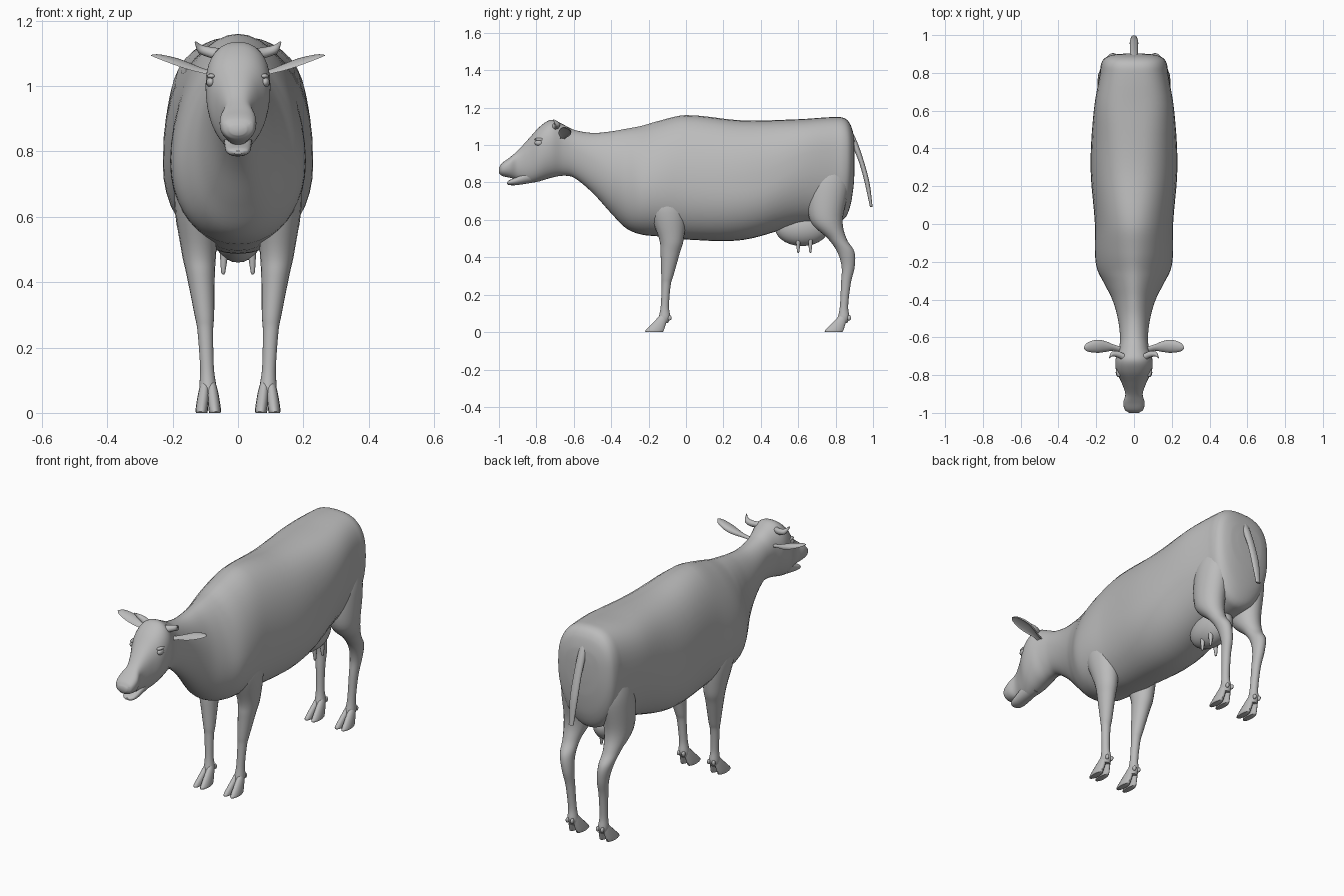
import bpy, math
from mathutils import Vector

if "Cube" in bpy.data.objects:
    bpy.data.objects.remove(bpy.data.objects["Cube"])

hide = bpy.data.materials.new("grey_hide")
hide.diffuse_color = (0.5, 0.5, 0.5, 1)
hide.use_nodes = True
hide.node_tree.nodes["Principled BSDF"].inputs["Base Color"].default_value = hide.diffuse_color


def smooth_rows(rows, key, steps):
    """Hermite interpolation of rows, spaced by column key (or evenly if None)."""
    n = len(rows)
    t = [r[key] if key is not None else i for i, r in enumerate(rows)]

    def slope(k, c):
        a, b = max(k - 1, 0), min(k + 1, n - 1)
        return (rows[b][c] - rows[a][c]) / (t[b] - t[a])
    out = []
    for i in range(n - 1):
        h = t[i + 1] - t[i]
        for s in range(steps):
            u = s / steps
            out.append([(2*u**3 - 3*u*u + 1) * rows[i][c] + (u**3 - 2*u*u + u) * h * slope(i, c)
                        + (3*u*u - 2*u**3) * rows[i + 1][c] + (u**3 - u*u) * h * slope(i + 1, c)
                        for c in range(len(rows[0]))])
    return out + [list(rows[-1])]


def finish(ob, name):
    ob.name = name
    ob.data.materials.append(hide)
    bpy.ops.object.select_all(action='DESELECT')
    bpy.context.view_layer.objects.active = ob
    ob.select_set(True)
    bpy.ops.object.mode_set(mode='EDIT')
    bpy.ops.mesh.select_all(action='SELECT')
    bpy.ops.mesh.normals_make_consistent(inside=False)
    bpy.ops.object.mode_set(mode='OBJECT')
    bpy.ops.object.shade_smooth_by_angle(angle=math.radians(50))


def skin(name, rings):
    """Close a list of equal rings into one smooth object."""
    n = len(rings[0])
    verts = [Vector(p) for r in rings for p in r]
    faces = [(i*n + j, i*n + (j + 1) % n, (i + 1)*n + (j + 1) % n, (i + 1)*n + j)
             for i in range(len(rings) - 1) for j in range(n)]
    for base, ring in ((0, rings[0]), ((len(rings) - 1)*n, rings[-1])):
        verts.append(sum((Vector(p) for p in ring), Vector()) / n)
        faces += [(base + j, base + (j + 1) % n, len(verts) - 1) for j in range(n)]
    me = bpy.data.meshes.new(name)
    me.from_pydata([tuple(v) for v in verts], [], faces)
    ob = bpy.data.objects.new(name, me)
    bpy.context.collection.objects.link(ob)
    finish(ob, name)


def trunk(name, rows, seg=40):
    """Rows: y, top, bottom, half width. Squareness and widest height follow y."""
    rings = []
    for y, top, bot, w in smooth_rows(rows, 0, 5):
        u = min(max((abs(y - .05) - .35) / .3, 0), 1)
        zw = bot + (top - bot) * (.42 + .16 * u*u*(3 - 2*u))
        p_top, p_bot = 2 / min(1.7 + 1.2 * abs(y + .25), 2.7), 2 / 2.1
        ring = []
        for j in range(seg):
            a = 2 * math.pi * j / seg
            c, s = math.cos(a), math.sin(a)
            p, h = (p_top, top - zw) if s >= 0 else (p_bot, zw - bot)
            ring.append((w * math.copysign(abs(c)**p, c), y, zw + h * math.copysign(abs(s)**p, s)))
        rings.append(ring)
    skin(name, rings)


def limb(name, rows, a, b, seg=16, steps=4, cup=1.0):
    """Rows: x, y, z, radius along a, radius along b. cup < 0 hollows the lower half."""
    a, b = Vector(a).normalized(), Vector(b).normalized()
    rings = []
    for x, y, z, ra, rb in smooth_rows(rows, None, steps):
        ring = []
        for j in range(seg):
            t = 2 * math.pi * j / seg
            s = math.sin(t)
            ring.append(Vector((x, y, z)) + a * ra * math.cos(t) + b * rb * s * (1 if s >= 0 else cup))
        rings.append(ring)
    skin(name, rings)


def ball(name, loc, size, seg=16):
    bpy.ops.mesh.primitive_uv_sphere_add(segments=seg, ring_count=seg // 2, location=loc)
    ob = bpy.context.object
    ob.scale = size
    finish(ob, name)


X, Y = (1, 0, 0), (0, 1, 0)

# Head, neck and barrel in one continuous skin
trunk("body", [
    (-1.0, .88, .85, .025), (-.985, .902, .836, .048), (-.945, .932, .826, .056), (-.9, .97, .815, .046),
    (-.84, 1.035, .798, .066), (-.78, 1.1, .808, .094), (-.72, 1.135, .825, .098), (-.66, 1.112, .836, .08),
    (-.6, 1.082, .826, .074), (-.5, 1.065, .745, .086), (-.4, 1.073, .635, .115), (-.32, 1.087, .555, .155),
    (-.24, 1.102, .522, .195), (-.15, 1.128, .512, .207), (0, 1.16, .495, .207), (.3, 1.132, .492, .23),
    (.6, 1.138, .57, .213), (.8, 1.15, .59, .18), (.85, 1.142, .61, .173), (.88, 1.108, .68, .152),
    (.897, 1.05, .79, .105), (.902, 1.0, .88, .05)])

# Lower jaw, leaving the mouth slightly open
trunk("lower_jaw", [(-.958, .802, .792, .015), (-.945, .812, .786, .032), (-.905, .83, .786, .04),
                    (-.78, .9, .806, .045)], 24)

# Tail
limb("tail", [(0, .865, 1.085, .02, .018), (0, .9, 1.01, .022, .018), (0, .938, .91, .022, .014),
              (0, .968, .8, .022, .013), (0, .991, .668, .014, .007)], X, Y, 16, 6)

# Udder
ball("udder", (0, .62, .56), (.08, .145, .1), 28)

for side, s in (("right", 1), ("left", -1)):
    # Front leg, shoulder to fetlock
    limb(side + "_front_leg", [(s*x, y, z, rx, ry) for x, y, z, rx, ry in [
        (.115, -.11, .78, .05, .08), (.125, -.1, .66, .07, .1), (.12, -.078, .5, .054, .066),
        (.114, -.085, .42, .043, .051), (.103, -.1, .3, .03, .032), (.1, -.106, .25, .024, .024),
        (.095, -.113, .14, .021, .022), (.092, -.115, .08, .026, .031), (.09, -.126, .05, .024, .03)]],
        X, Y, 20, 6)
    # Hind leg, thigh through hock to fetlock
    limb(side + "_hind_leg", [(s*x, y, z, rx, ry) for x, y, z, rx, ry in [
        (.11, .77, .9, .055, .08), (.115, .76, .78, .076, .11), (.121, .75, .6, .07, .088),
        (.122, .808, .5, .045, .05), (.116, .854, .43, .036, .046), (.106, .867, .35, .029, .035),
        (.1, .855, .26, .023, .026), (.095, .845, .14, .021, .022), (.092, .843, .08, .026, .031),
        (.09, .833, .05, .024, .03)]], X, Y, 20, 6)
    # Cloven hooves and dew claws
    for end, fy in (("front", -.115), ("hind", .845)):
        for toe, d in (("inner", -1), ("outer", 1)):
            cx = s * .091
            limb(f"{side}_{end}_{toe}_hoof", [
                (cx + d*.01, fy, .095, .012, .02), (cx + d*.014, fy - .02, .06, .017, .033),
                (cx + d*.02, fy - .052, .01, .019, .05), (cx + d*.02, fy - .055, 0, .017, .047)],
                X, Y, 14, 3)
            ball(f"{side}_{end}_{toe}_dew_claw", (cx + d*.014, fy + .027, .076), (.009, .012, .014), 10)
    # Cupped ear
    limb(side + "_ear", [(s*x, y, z, ra, rb) for x, y, z, ra, rb in [
        (.07, -.665, 1.03, .014, .014), (.11, -.655, 1.04, .016, .016), (.15, -.65, 1.05, .027, .022),
        (.195, -.648, 1.065, .034, .024), (.245, -.651, 1.084, .024, .015), (.266, -.655, 1.093, .004, .003)]],
        Y, (-s*.35, .45, 1), 20, 4, -.35)
    # Short curved horn
    limb(side + "_horn", [(s*x, y, z, r, r) for x, y, z, r in [
        (.055, -.705, 1.098, .02), (.085, -.69, 1.104, .017), (.115, -.689, 1.114, .013),
        (.131, -.708, 1.135, .003)]], Y, (-s*.6, 0, 1), 12)
    # Eye, brow and nostril rim
    ball(side + "_eye", (s*.083, -.786, 1.012), (.014, .024, .016))
    ball(side + "_brow", (s*.08, -.78, 1.03), (.015, .03, .009))
    ball(side + "_nostril", (s*.03, -.98, .88), (.016, .014, .014))
    # Teats
    for end, ty in (("front", .6), ("rear", .665)):
        limb(f"{side}_{end}_teat", [(s*.042, ty, .5, .014, .014), (s*.045, ty, .435, .007, .007),
                                    (s*.045, ty, .424, .003, .003)], X, Y, 10)
